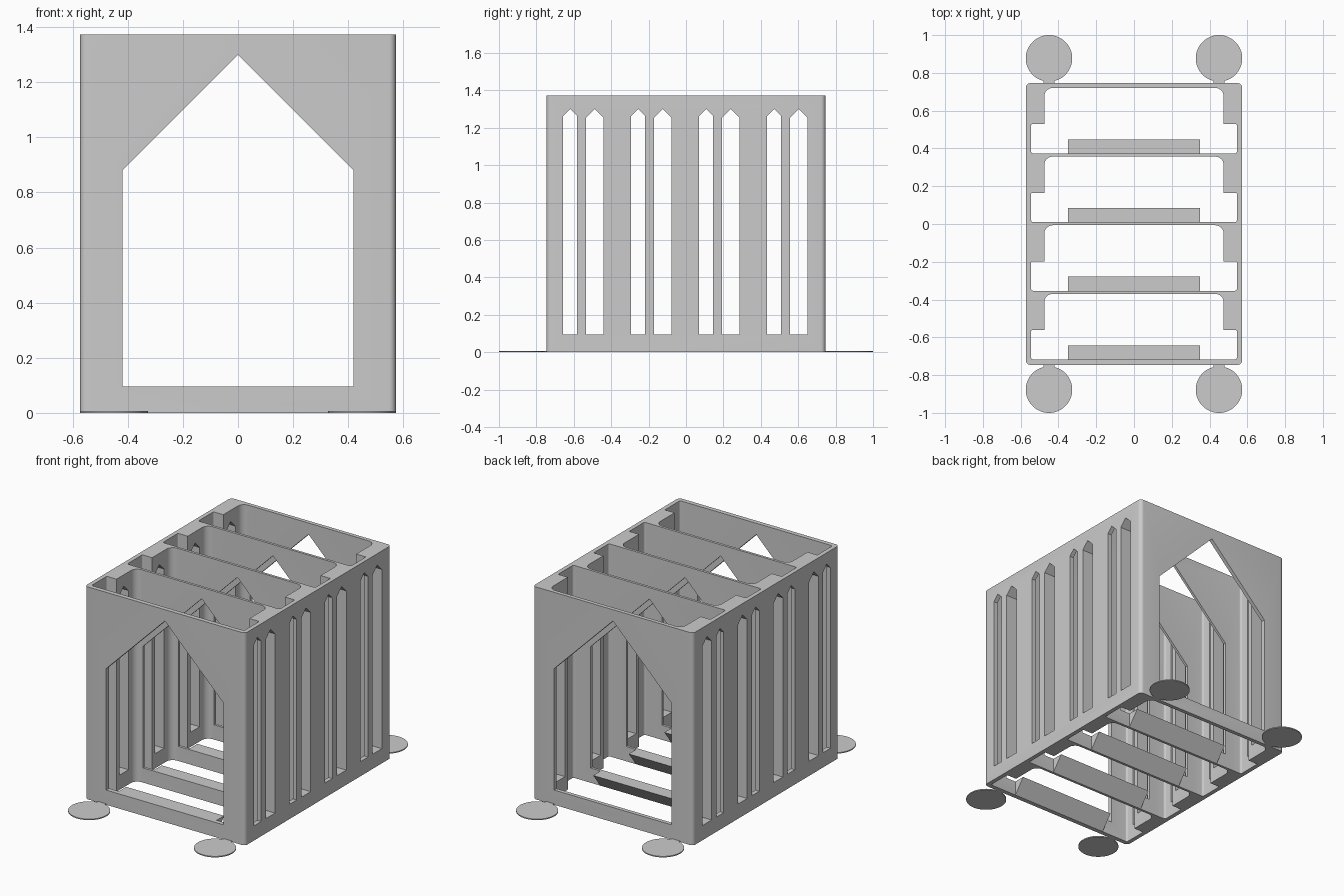
import bpy
import bmesh
from math import pi, sin, cos
from mathutils import Vector

cube = bpy.data.objects.get("Cube")
if cube:
    bpy.data.objects.remove(cube, do_unlink=True)

HALF_X, HALF_Y, HEIGHT = 0.573, 0.746, 1.373
SILL, APEX, PITCH = 0.095, 1.3, 0.3635
BAYS = [-0.717 + i * PITCH for i in range(4)]

grey = bpy.data.materials.new("plain_grey")
grey.use_nodes = True
grey.diffuse_color = (0.6, 0.6, 0.6, 1)
grey.node_tree.nodes["Principled BSDF"].inputs["Base Color"].default_value = grey.diffuse_color


def rounded(corners, steps=6):
    """Outline from (x, y, radius) corners, filleting where the radius is above zero."""
    out = []
    for i, (x, y, r) in enumerate(corners):
        p = Vector((x, y))
        if r == 0:
            out.append(p)
            continue
        a = (Vector(corners[i - 1][:2]) - p).normalized()
        b = (Vector(corners[(i + 1) % len(corners)][:2]) - p).normalized()
        for k in range(steps + 1):
            t = k / steps * pi / 2
            out.append(p + a * r * (1 - sin(t)) + b * r * (1 - cos(t)))
    return out


def prisms(name, outlines, axis, low, high):
    """Extrude flat outlines along an axis into one object."""
    place = {"x": lambda u, v, w: (w, u, v),
             "y": lambda u, v, w: (u, w, v),
             "z": lambda u, v, w: (u, v, w)}[axis]
    bm = bmesh.new()
    for outline in outlines:
        lower = [bm.verts.new(place(u, v, low)) for u, v in outline]
        upper = [bm.verts.new(place(u, v, high)) for u, v in outline]
        bm.faces.new(lower)
        bm.faces.new(upper)
        for i in range(len(lower)):
            bm.faces.new((lower[i - 1], lower[i], upper[i], upper[i - 1]))
    bmesh.ops.recalc_face_normals(bm, faces=bm.faces)
    mesh = bpy.data.meshes.new(name)
    bm.to_mesh(mesh)
    bm.free()
    mesh.materials.append(grey)
    obj = bpy.data.objects.new(name, mesh)
    bpy.context.collection.objects.link(obj)
    return obj


def activate(obj):
    bpy.ops.object.select_all(action="DESELECT")
    obj.select_set(True)
    bpy.context.view_layer.objects.active = obj


def cut(target, cutter):
    cutter.hide_render = True
    mod = target.modifiers.new("cut", "BOOLEAN")
    mod.operation, mod.solver, mod.object = "DIFFERENCE", "EXACT", cutter
    activate(target)
    bpy.ops.object.modifier_apply(modifier=mod.name)
    bpy.data.objects.remove(cutter, do_unlink=True)


# Outer shell with rounded upright edges
x, y, r = HALF_X, HALF_Y, 0.025
shell = prisms("shell", [rounded([(-x, -y, r), (x, -y, r), (x, y, r), (-x, y, r)])],
               "z", 0, HEIGHT)

# Four open shafts: wide at the front, narrower with round corners at the back
shafts = []
for s in BAYS:
    half = [(0.545, s, 0.012), (0.545, s + 0.155, 0.006),
            (0.475, s + 0.155, 0), (0.475, s + 0.347, 0.045)]
    shafts.append(rounded(half + [(-u, v, q) for u, v, q in reversed(half)]))
cut(shell, prisms("shaft_cutter", shafts, "z", -0.1, HEIGHT + 0.1))


# Pointed openings: one tunnel front to back, slots through the sides
def pointed(left, right):
    half = (right - left) / 2
    return [(left, SILL), (right, SILL), (right, APEX - half),
            (left + half, APEX), (left, APEX - half)]


cut(shell, prisms("arch_cutter", [pointed(-0.42, 0.42)], "y", -1, 1))
slots = [pointed(s + a, s + b) for s in BAYS for a, b in ((0.06, 0.135), (0.183, 0.277))]
cut(shell, prisms("slot_cutter", slots, "x", -1, 1))
activate(shell)
bpy.ops.object.shade_smooth_by_angle(angle=pi / 6)

# Wedge ledges behind each cross wall, sloping in underneath
for i, s in enumerate(BAYS):
    prisms(f"ledge_{i + 1}", [[(s, 0), (s, SILL), (s + 0.075, SILL)]], "x", -0.35, 0.35)

# Thin round feet joined to the shell by short tabs
for sx, side in ((1, "left"), (-1, "right")):
    for sy, end in ((-1, "front"), (1, "back")):
        cx, cy, rad = sx * 0.45, sy * 0.877, 0.123
        disc = [(cx + rad * cos(k * pi / 32), cy + rad * sin(k * pi / 32)) for k in range(64)]
        foot = prisms(f"{end}_{side}_foot", [disc], "z", 0, 0.007)
        activate(foot)
        bpy.ops.object.shade_smooth_by_angle(angle=pi / 6)
        y0, y1 = sy * HALF_Y, sy * 0.775
        tab = [(cx - 0.028, y0), (cx + 0.028, y0), (cx + 0.028, y1), (cx - 0.028, y1)]
        prisms(f"{end}_{side}_tab", [tab], "z", 0, 0.0065)
